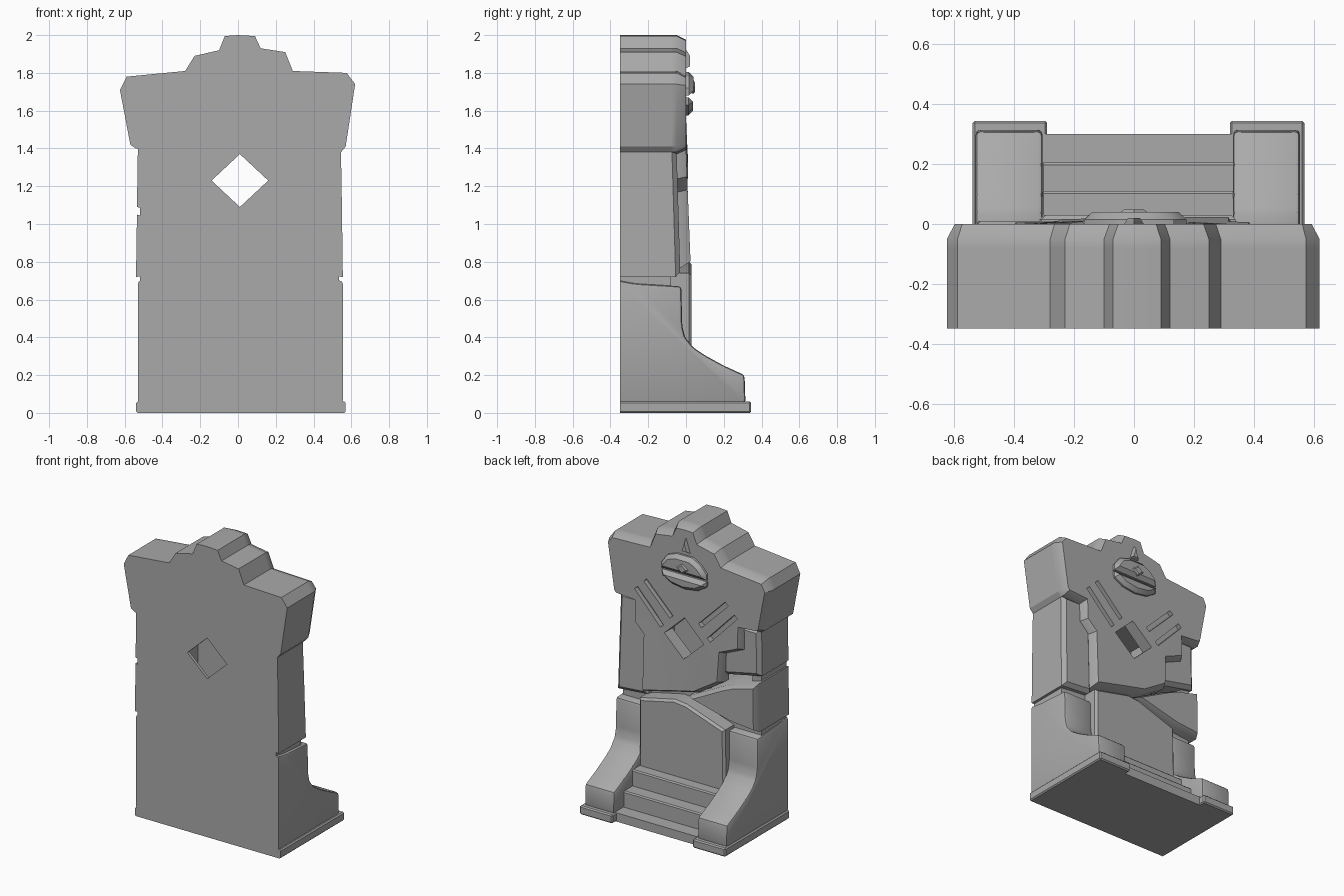
import bpy, bmesh, math
from mathutils import Matrix, Vector

cube = bpy.data.objects.get("Cube")
if cube:
    bpy.data.objects.remove(cube, do_unlink=True)

stone = bpy.data.materials.new("grey_stone")
stone.use_nodes = True
stone.diffuse_color = (0.4, 0.4, 0.4, 1)
stone.node_tree.nodes["Principled BSDF"].inputs["Base Color"].default_value = (0.4, 0.4, 0.4, 1)
BACK = -0.35


def finish(name, bm):
    bmesh.ops.recalc_face_normals(bm, faces=bm.faces)
    mesh = bpy.data.meshes.new(name)
    bm.to_mesh(mesh)
    bm.free()
    mesh.materials.append(stone)
    obj = bpy.data.objects.new(name, mesh)
    bpy.context.collection.objects.link(obj)
    return obj


def slab(name, outline, y0, y1, chamfer=0.02, depth=None, lean=0.0, pivot=1.4):
    """Extrude an x-z outline along y with a chamfered front; lean pushes the foot forward."""
    bm = bmesh.new()
    face = bm.faces.new([bm.verts.new((x, y0, z)) for x, z in outline])
    new = bmesh.ops.extrude_face_region(bm, geom=[face])["geom"]
    front = next(g for g in new if isinstance(g, bmesh.types.BMFace))
    for v in front.verts:
        v.co.y = y1 - (depth or chamfer)
    if chamfer:
        bmesh.ops.inset_region(bm, faces=[front], thickness=chamfer, use_even_offset=True)
        for v in front.verts:
            v.co.y = y1
    for v in bm.verts:
        if v.co.y > y0 + 0.01:
            v.co.y += lean * max(0, pivot - v.co.z)
    return finish(name, bm)


def box(name, x0, x1, y0, y1, z0, z1, bevel=0.0):
    bm = bmesh.new()
    size = Matrix.Diagonal((x1 - x0, y1 - y0, z1 - z0, 1))
    centre = Matrix.Translation(((x0 + x1) / 2, (y0 + y1) / 2, (z0 + z1) / 2))
    bmesh.ops.create_cube(bm, size=1, matrix=centre @ size)
    soften(bm, bevel)
    return finish(name, bm)


def soften(bm, width, segments=1):
    # Keep the flat rear edges sharp
    if width:
        edges = [e for e in bm.edges if any(v.co.y > BACK + 0.01 for v in e.verts)]
        bmesh.ops.bevel(bm, geom=edges, offset=width, segments=segments,
                        affect='EDGES', profile=0.5)


def cut(target, cutters):
    for c in cutters:
        mod = target.modifiers.new("cut", 'BOOLEAN')
        mod.operation, mod.solver, mod.object = 'DIFFERENCE', 'EXACT', c
    deps = bpy.context.evaluated_depsgraph_get()
    mesh = bpy.data.meshes.new_from_object(target.evaluated_get(deps))
    target.modifiers.clear()
    target.data = mesh


def diamond(x, z, w, h):
    return [(x - w, z), (x, z - h), (x + w, z), (x, z + h)]


# Plinth and stairs
box("plinth_centre", -0.53, 0.56, BACK, 0.30, 0, 0.06)
box("plinth_right", -0.54, -0.29, BACK, 0.345, 0, 0.06, 0.008)
box("plinth_left", 0.32, 0.57, BACK, 0.345, 0, 0.06, 0.008)
for i, (y, z) in enumerate([(0.205, 0.17), (0.11, 0.28)]):
    box(f"stair_{i + 1}", -0.31, 0.34, -0.2, y, 0.05, z, 0.008)

# Core behind the cracked blocks
core = box("core", -0.52, 0.535, BACK, -0.08, 0.05, 1.5)

# Shoulders with stepped crown
crown = [(0.545, 1.38), (0.57, 1.41), (0.62, 1.74), (0.575, 1.80), (0.29, 1.81),
         (0.25, 1.91), (0.12, 1.93), (0.09, 1.995), (0.0, 2.0), (-0.07, 1.995),
         (-0.10, 1.92), (-0.23, 1.89), (-0.28, 1.81), (-0.59, 1.78),
         (-0.625, 1.71), (-0.57, 1.42), (-0.54, 1.40)]
slab("shoulders", crown, BACK, -0.08, 0)

# Chest panel with stair-shaped lower corners
lower = [(-0.42, 1.39), (-0.42, 1.25), (-0.28, 1.19), (-0.27, 0.99), (-0.08, 0.87),
         (0.05, 0.84), (0.34, 0.77), (0.34, 1.17), (0.41, 1.24), (0.41, 1.37)]
chest = slab("chest", crown + lower, -0.08, 0.0, 0.025, 0.05, lean=0.04)

# Diamond opening and slanted grooves
opening = slab("opening_cutter", diamond(0.01, 1.23, 0.15, 0.14), -0.6, 0.3, 0)
cavity = box("cavity_cutter", -0.45, 0.46, -0.33, 0.05, 0.9, 1.385)
grooves = []
for side in (-1, 1):
    for a, b in (((0.38, 1.48), (0.18, 1.27)), ((0.31, 1.55), (0.11, 1.35))):
        p, q = Vector((a[0] * side, a[1])), Vector((b[0] * side, b[1]))
        n = (q - p).orthogonal().normalized() * 0.016
        grooves.append(slab("groove_cutter", [p + n, q + n, q - n, p - n], -0.03, 0.1, 0))
cut(core, [opening, cavity])
cut(chest, [opening] + grooves)
for helper in grooves + [opening, cavity]:
    bpy.data.objects.remove(helper, do_unlink=True)

# Cracked side blocks
slab("right_upper_block", [(-0.535, 1.09), (-0.25, 1.03), (-0.25, 1.41), (-0.53, 1.41)],
     BACK, -0.04, 0.025)
slab("right_middle_block", [(-0.54, 0.72), (-0.34, 0.74), (0.0, 0.825), (-0.27, 0.965),
                            (-0.35, 1.0), (-0.535, 1.05)], BACK, 0.01, 0.02, 0.04)
slab("left_upper_block", [(0.32, 0.74), (0.555, 0.72), (0.55, 1.1), (0.545, 1.39), (0.32, 1.39)],
     BACK, -0.05, 0.025, lean=0.03)

# Recessed panel above the stairs
slab("rear_panel", [(-0.32, 0.1), (0.34, 0.1), (0.34, 0.74), (0.07, 0.80), (-0.02, 0.79),
                    (-0.31, 0.69)], -0.2, 0.03, 0.015)

# Side legs sweeping into feet
leg_profile = [(BACK, 0.05), (0.315, 0.05), (0.31, 0.20), (0.2, 0.25), (0.10, 0.305),
               (0.04, 0.345), (-0.005, 0.40), (-0.02, 0.46), (-0.025, 0.67), (-0.27, 0.685),
               (BACK, 0.70)]
for name, x0, x1 in (("right_leg", -0.53, -0.305), ("left_leg", 0.33, 0.555)):
    bm = bmesh.new()
    face = bm.faces.new([bm.verts.new((x0, y, z)) for y, z in leg_profile])
    new = bmesh.ops.extrude_face_region(bm, geom=[face])["geom"]
    bmesh.ops.translate(bm, vec=(x1 - x0, 0, 0),
                        verts=[g for g in new if isinstance(g, bmesh.types.BMVert)])
    soften(bm, 0.016, 2)
    finish(name, bm)

# Round emblem: upper and lower halves, eye and spike
slab("emblem_upper", [(-0.165, 1.68), (0.175, 1.68), (0.175, 1.72), (0.13, 1.78), (0.06, 1.805),
                      (-0.06, 1.805), (-0.12, 1.77), (-0.165, 1.72)], -0.03, 0.04, 0.025)
slab("emblem_lower", [(-0.17, 1.67), (-0.165, 1.63), (-0.10, 1.59), (0.0, 1.575), (0.10, 1.59),
                      (0.17, 1.63), (0.175, 1.67)], -0.03, 0.038, 0.025)
slab("emblem_eye", diamond(0.0, 1.725, 0.045, 0.035), 0.03, 0.048, 0.008)
slab("emblem_spike", [(-0.04, 1.82), (0.04, 1.82), (0.0, 1.94)], -0.03, 0.02, 0.015, 0.03)

# Smooth shading with sharp creases
bpy.ops.object.select_all(action='DESELECT')
for obj in bpy.context.collection.objects:
    if obj.type == 'MESH' and stone.name in obj.data.materials:
        obj.select_set(True)
        bpy.context.view_layer.objects.active = obj
bpy.ops.object.shade_smooth_by_angle(angle=math.radians(30))
